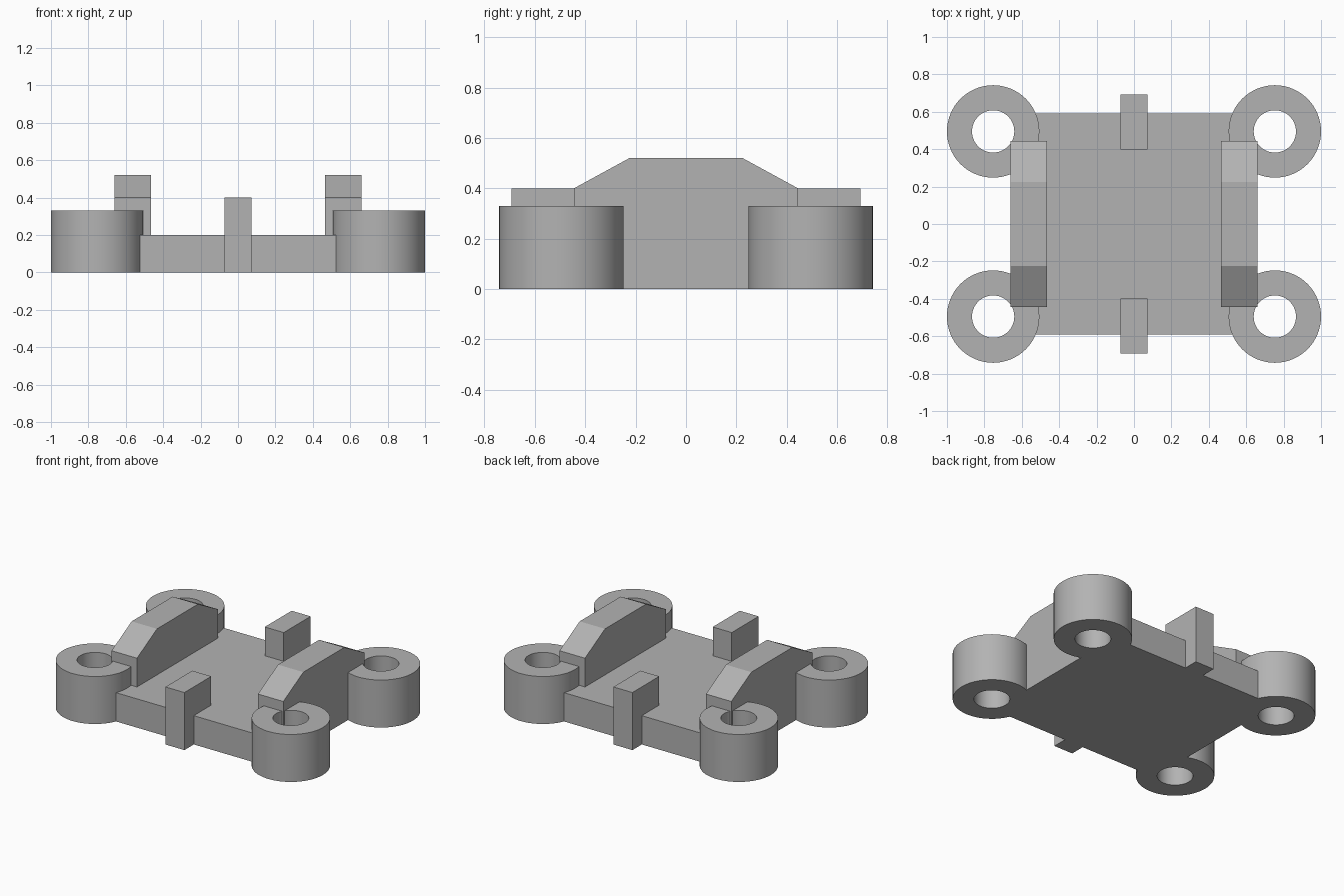
import bpy, bmesh, math
from mathutils import Vector

cube = bpy.data.objects.get("Cube")
if cube:
    bpy.data.objects.remove(cube, do_unlink=True)

# Single grey material
GREY = (0.45, 0.45, 0.45, 1)
grey = bpy.data.materials.new("plain grey")
grey.use_nodes = True
grey.diffuse_color = GREY
grey.node_tree.nodes["Principled BSDF"].inputs["Base Color"].default_value = GREY

LUG_X, LUG_Y, LUG_R, HOLE_R, LUG_H = 0.753, 0.495, 0.247, 0.113, 0.33
PLATE_X, PLATE_Y, PLATE_H = 0.66, 0.59, 0.2


def extrude(name, outline, direction):
    """Solid made by sweeping a flat outline along a direction."""
    bm = bmesh.new()
    face = bm.faces.new([bm.verts.new(p) for p in outline])
    swept = bmesh.ops.extrude_face_region(bm, geom=[face])["geom"]
    verts = [g for g in swept if isinstance(g, bmesh.types.BMVert)]
    bmesh.ops.translate(bm, verts=verts, vec=Vector(direction))
    bmesh.ops.recalc_face_normals(bm, faces=bm.faces[:])
    mesh = bpy.data.meshes.new(name)
    bm.to_mesh(mesh)
    bm.free()
    mesh.materials.append(grey)
    obj = bpy.data.objects.new(name, mesh)
    bpy.context.collection.objects.link(obj)
    return obj


def side_part(name, profile, x0, x1):
    """Part with a (y, z) side profile spanning x0 to x1."""
    return extrude(name, [(x0, y, z) for y, z in profile], (x1 - x0, 0, 0))


def cylinder(name, x, y, radius, z0, z1):
    n = 64
    ring = [(x + radius * math.cos(math.tau * i / n),
             y + radius * math.sin(math.tau * i / n), z0) for i in range(n)]
    return extrude(name, ring, (0, 0, z1 - z0))


def combine(target, tool, operation):
    """Apply a boolean and remove its tool."""
    mod = target.modifiers.new(operation, 'BOOLEAN')
    mod.operation, mod.solver, mod.object = operation, 'EXACT', tool
    bpy.context.view_layer.objects.active = target
    bpy.ops.object.modifier_apply(modifier=mod.name)
    bpy.data.objects.remove(tool, do_unlink=True)


# Base plate fused with four drilled corner lugs
corners = [(sx * LUG_X, sy * LUG_Y) for sx in (-1, 1) for sy in (-1, 1)]
base = side_part("base_plate_with_lugs",
                 [(-PLATE_Y, 0), (PLATE_Y, 0), (PLATE_Y, PLATE_H), (-PLATE_Y, PLATE_H)],
                 -PLATE_X, PLATE_X)
for x, y in corners:
    combine(base, cylinder("lug", x, y, LUG_R, 0, LUG_H), 'UNION')
for x, y in corners:
    combine(base, cylinder("hole_cutter", x, y, HOLE_R, -0.1, 0.5), 'DIFFERENCE')

# Arched side rails
half = [(0.445, PLATE_H), (0.445, 0.4), (0.225, 0.52)]
arch = half + [(-y, z) for y, z in reversed(half)]
side_part("left_rail", arch, 0.465, PLATE_X)
side_part("right_rail", arch, -PLATE_X, -0.465)

# Tabs hooked over the front and back edges
hook = [(PLATE_Y, 0), (0.693, 0), (0.693, 0.4), (0.398, 0.4),
        (0.398, PLATE_H), (PLATE_Y, PLATE_H)]
side_part("back_tab", hook, -0.073, 0.073)
side_part("front_tab", [(-y, z) for y, z in hook], -0.073, 0.073)

# Smooth the round walls, keep the edges crisp
bpy.ops.object.select_all(action='DESELECT')
base.select_set(True)
bpy.context.view_layer.objects.active = base
bpy.ops.object.shade_smooth_by_angle(angle=math.radians(30))
